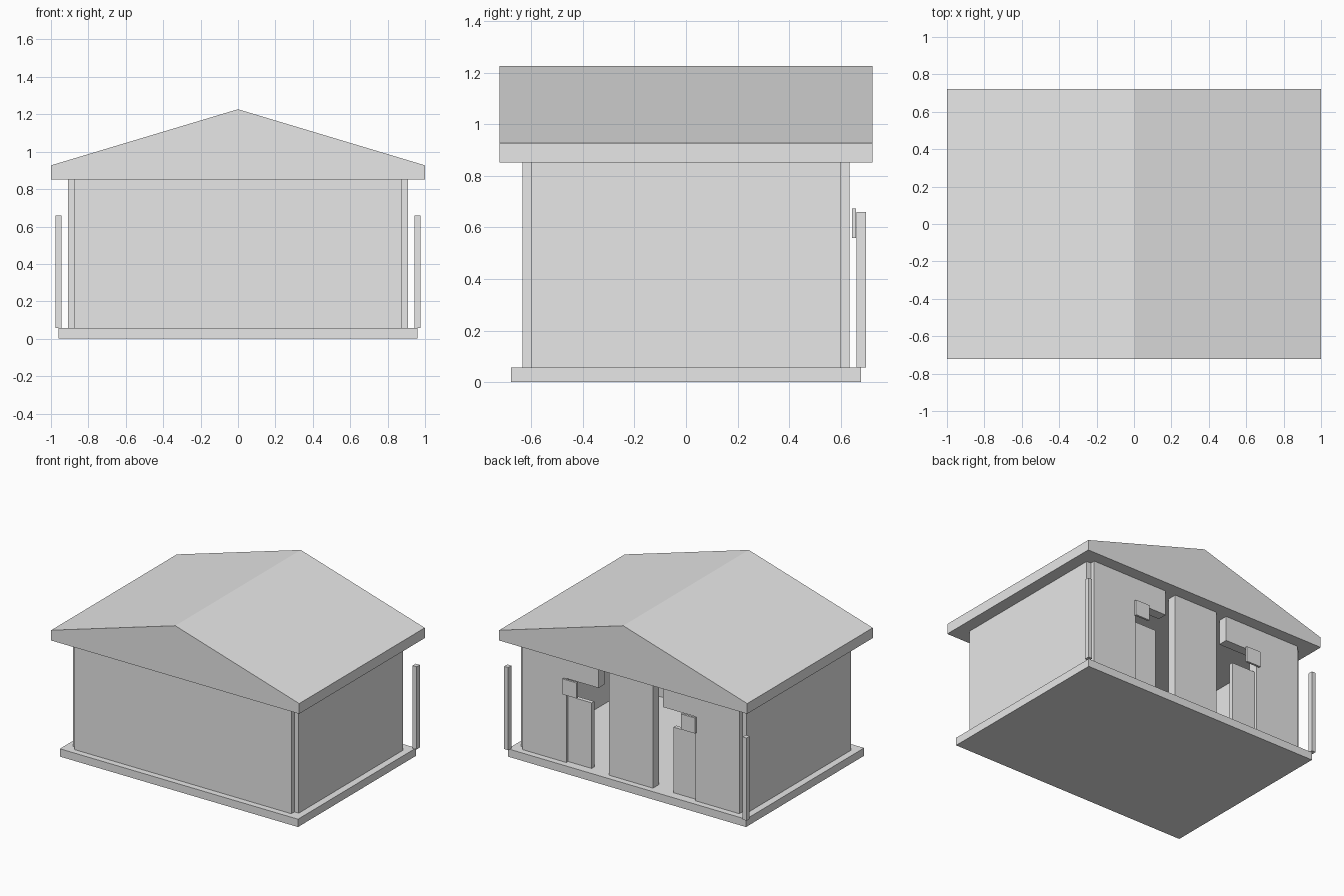
import bpy
import bmesh

default = bpy.data.objects.get("Cube")
if default:
    bpy.data.objects.remove(default, do_unlink=True)

# Single plain grey
grey = bpy.data.materials.new("light_grey")
grey.use_nodes = True
grey.diffuse_color = (0.8, 0.8, 0.8, 1)
grey.node_tree.nodes["Principled BSDF"].inputs["Base Color"].default_value = (0.8, 0.8, 0.8, 1)


def add_object(name, bm):
    bmesh.ops.recalc_face_normals(bm, faces=bm.faces[:])
    mesh = bpy.data.meshes.new(name)
    bm.to_mesh(mesh)
    bm.free()
    mesh.materials.append(grey)
    obj = bpy.data.objects.new(name, mesh)
    bpy.context.collection.objects.link(obj)
    return obj


def box(name, xs, ys, zs):
    """Box from its limits along each axis."""
    bm = bmesh.new()
    bmesh.ops.create_cube(bm, size=1)
    for v in bm.verts:
        for i, (low, high) in enumerate((xs, ys, zs)):
            v.co[i] = high if v.co[i] > 0 else low
    return add_object(name, bm)


def prism(name, outline, y_low, y_high):
    """Outline in x and z, extruded along y."""
    bm = bmesh.new()
    face = bm.faces.new([bm.verts.new((x, y_low, z)) for x, z in outline])
    out = bmesh.ops.extrude_face_region(bm, geom=[face])
    for item in out["geom"]:
        if isinstance(item, bmesh.types.BMVert):
            item.co.y = y_high
    return add_object(name, bm)


def box_pair(name, xs, ys, zs):
    """Box on the left side and its mirror on the right."""
    box("left_" + name, xs, ys, zs)
    box("right_" + name, (-xs[1], -xs[0]), ys, zs)


FLOOR, EAVES, ROOF_BASE, RIDGE = 0.057, 0.852, 0.927, 1.227
WALL = (FLOOR, EAVES)
BACK = (0.565, 0.635)

# Floor slab and roof
box("floor_slab", (-0.96, 0.96), (-0.68, 0.68), (0, FLOOR))
box("roof_slab", (-1, 1), (-0.723, 0.723), (EAVES, ROOF_BASE))
prism("gable_roof", [(-1, ROOF_BASE), (1, ROOF_BASE), (0, RIDGE)], -0.723, 0.723)

# Closed walls, with open notches at the corners
box("front_wall", (-0.875, 0.875), (-0.635, -0.565), WALL)
box_pair("side_wall", (0.84, 0.91), (-0.6, 0.6), WALL)

# Back wall: centre pier, outer walls and lintels over the doorways
box("back_centre_pier", (-0.178, 0.178), BACK, WALL)
back_outline = [(0.875, FLOOR), (0.875, EAVES), (0.26, EAVES),
                (0.26, 0.67), (0.52, 0.67), (0.52, FLOOR)]
prism("left_back_wall", back_outline, *BACK)
prism("right_back_wall", [(-x, z) for x, z in back_outline], *BACK)

# Half-height doors, hanging signs and free-standing posts
box_pair("half_door", (0.33, 0.52), (0.585, 0.615), (FLOOR, 0.535))
box_pair("sign", (0.42, 0.535), (0.645, 0.66), (0.56, 0.673))
box_pair("post", (0.945, 0.977), (0.662, 0.698), (FLOOR, 0.66))
